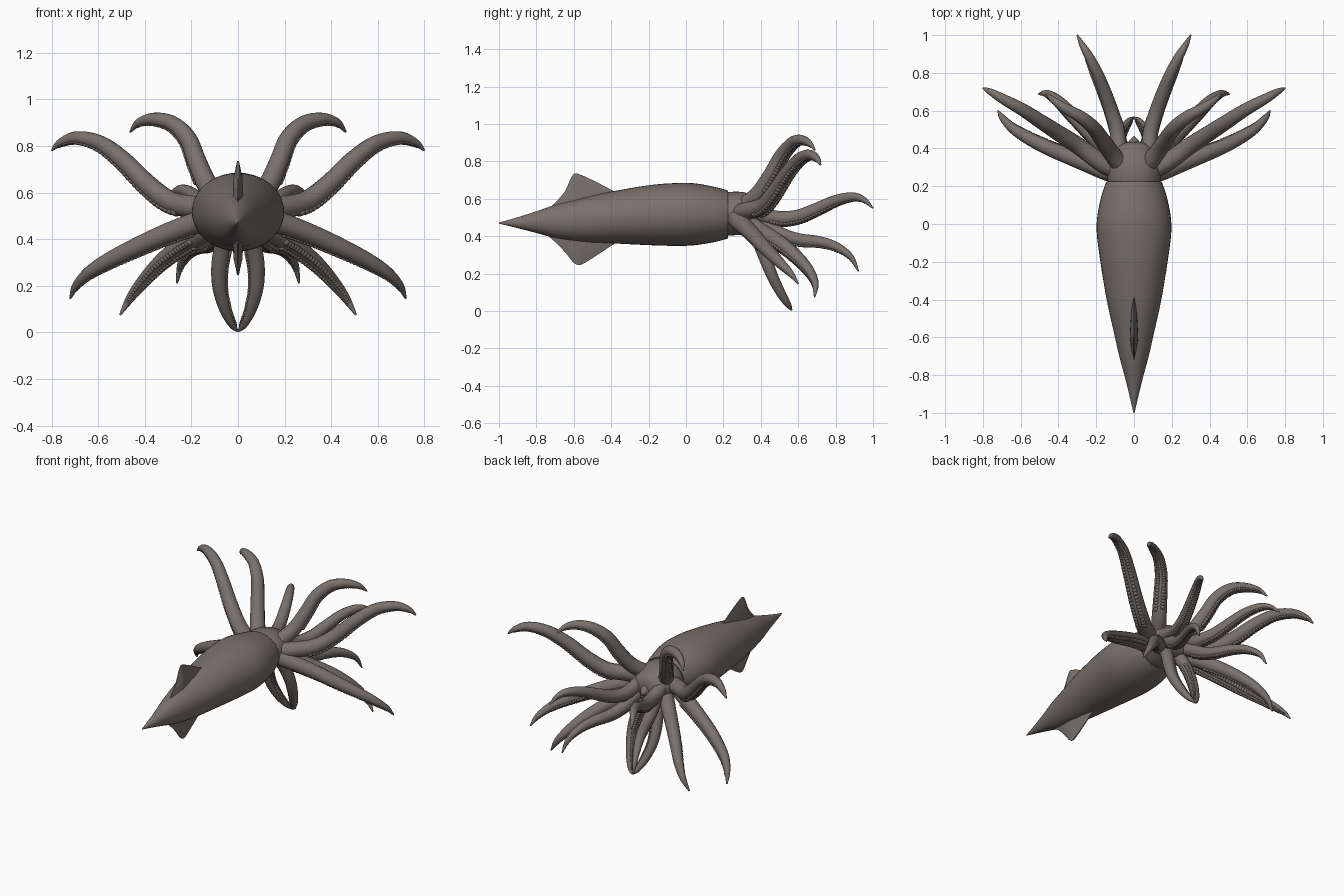
import bpy, bmesh, math
from mathutils import Vector, Matrix

if "Cube" in bpy.data.objects:
    bpy.data.objects.remove(bpy.data.objects["Cube"], do_unlink=True)

COLOUR = (0.19, 0.165, 0.15, 1)
skin = bpy.data.materials.new("grey_brown_skin")
skin.use_nodes = True
skin.diffuse_color = COLOUR
bsdf = skin.node_tree.nodes["Principled BSDF"]
bsdf.inputs["Base Color"].default_value = COLOUR
bsdf.inputs["Roughness"].default_value = 0.7


def finish(bm, name, mirror=False):
    bmesh.ops.recalc_face_normals(bm, faces=bm.faces)
    mesh = bpy.data.meshes.new(name)
    bm.to_mesh(mesh)
    bm.free()
    mesh.materials.append(skin)
    mesh.shade_smooth()
    mesh.set_sharp_from_angle(angle=math.radians(50))
    obj = bpy.data.objects.new(name, mesh)
    bpy.context.scene.collection.objects.link(obj)
    if mirror:
        obj.modifiers.new("Mirror", "MIRROR").use_mirror_merge = False
    return obj


def smooth_path(points, steps):
    """Catmull-Rom interpolation of equal-length tuples."""
    p = [Vector(q) for q in points]
    p = [2 * p[0] - p[1]] + p + [2 * p[-1] - p[-2]]
    out = []
    for i in range(1, len(p) - 2):
        a, b, c, d = p[i - 1:i + 3]
        for s in range(steps):
            t = s / steps
            out.append(0.5 * (2 * b + (c - a) * t + (2 * a - 5 * b + 4 * c - d) * t ** 2
                              + (3 * b - a - 3 * c + d) * t ** 3))
    return out + [p[-2]]


def loft(bm, rings):
    """Skin a series of closed point rings and cap both ends."""
    rows = [[bm.verts.new(co) for co in ring] for ring in rings]
    n = len(rows[0])
    for a, b in zip(rows, rows[1:]):
        for i in range(n):
            j = (i + 1) % n
            bm.faces.new((a[i], a[j], b[j], b[i]))
    bm.faces.new(rows[0])
    bm.faces.new(rows[-1])


def body(name, stations, steps=4, sides=40):
    """Elliptical loft along y from (y, z centre, x radius, z radius)."""
    bm = bmesh.new()
    rings = []
    for y, z, rx, rz in smooth_path(stations, steps):
        angles = [2 * math.pi * i / sides for i in range(sides)]
        rings.append([(rx * math.cos(a), y, z + rz * math.sin(a)) for a in angles])
    loft(bm, rings)
    return finish(bm, name)


# Mantle with a rolled rim at the collar
body("mantle", [
    (-1, .47, .003, .003), (-.9, .472, .026, .029), (-.8, .475, .051, .058),
    (-.7, .479, .078, .088), (-.55, .487, .112, .118), (-.4, .5, .145, .138),
    (-.2, .512, .178, .16), (-.05, .516, .197, .168), (.05, .517, .193, .165),
    (.15, .516, .172, .148), (.215, .516, .15, .131), (.225, .516, .143, .125),
    (.215, .516, .13, .112), (.18, .516, .12, .1)])

# Head and the mouth at its front
body("head", [
    (.15, .517, .115, .105), (.23, .52, .138, .116), (.3, .522, .142, .114),
    (.36, .515, .13, .105), (.41, .51, .095, .085), (.43, .51, .05, .05),
    (.435, .51, .004, .004)])
body("beak", [(.41, .51, .035, .04), (.44, .505, .026, .03), (.465, .495, .003, .003)], sides=16)


def fin(name, edge, half_thickness=0.026):
    """Vertical fin: thick at its root, thin at the free edge (y, z)."""
    bm = bmesh.new()
    path = smooth_path(edge, 4)
    rings = []
    for k, (y, z) in enumerate(path):
        w = half_thickness * math.sin(math.pi * (0.06 + 0.88 * k / (len(path) - 1)))
        root = .49
        mid = root + (z - root) * 0.7
        rings.append([(w, y, root), (w * .75, y, mid), (w * .15, y, z),
                      (-w * .15, y, z), (-w * .75, y, mid), (-w, y, root)])
    loft(bm, rings)
    return finish(bm, name)


fin("upper_fin", [(-.73, .55), (-.68, .6), (-.645, .645), (-.615, .71), (-.595, .735),
                  (-.56, .727), (-.48, .69), (-.38, .638), (-.34, .625)])
fin("lower_fin", [(-.73, .395), (-.68, .35), (-.635, .3), (-.6, .257), (-.57, .246),
                  (-.54, .258), (-.465, .305), (-.38, .36), (-.32, .38)])


def arm(name, points, radius, sides=14):
    """Tapered tube plus two rows of suckers on the inside of its curl."""
    path = smooth_path(points, 7)
    last = len(path) - 1
    curl = (path[-1] - path[-6]).normalized()
    side = Vector((1, 0, 0))
    tube, cups = bmesh.new(), bmesh.new()
    rings = []
    for k, c in enumerate(path):
        t = k / last
        tan = (path[min(k + 1, last)] - path[max(k - 1, 0)]).normalized()
        # Carry the frame along the path without twisting
        side = (side - tan * side.dot(tan)).normalized()
        up = tan.cross(side)
        r = radius * (1.15 - .55 * t) * (1 - t ** 5) + .004
        ring = [2 * math.pi * i / sides for i in range(sides)]
        rings.append([c + r * (side * math.cos(a) + up * math.sin(a)) for a in ring])
        # Suckers
        if 0.2 < t < 0.96:
            inner = curl - tan * curl.dot(tan)
            if inner.length < 0.05:
                continue
            inner.normalize()
            across = tan.cross(inner)
            for s in (-1, 1):
                out = (inner + across * s * .55).normalized()
                rot = out.to_track_quat("Z", "Y").to_matrix().to_4x4()
                size = r * .34
                place = Matrix.Translation(c + out * r * .98 + tan * size * .5 * s)
                flat = Matrix.Diagonal((size, size, size * .6, 1))
                bmesh.ops.create_uvsphere(cups, u_segments=8, v_segments=5, radius=1,
                                          matrix=place @ rot @ flat)
    loft(tube, rings)
    finish(tube, name, mirror=True)
    finish(cups, name + "_suckers", mirror=True)


# Arm pairs, from the top round to the underside
arm("raised_arms", [
    (.07, .31, .56), (.13, .39, .63), (.175, .455, .73), (.215, .51, .83),
    (.28, .565, .895), (.36, .61, .915), (.425, .655, .9), (.463, .69, .86)], .038)
arm("wide_upper_arms", [
    (.08, .28, .52), (.18, .33, .535), (.29, .41, .56), (.39, .475, .635), (.49, .54, .735),
    (.59, .605, .81), (.69, .66, .835), (.76, .70, .815), (.8, .72, .78)], .042)
arm("wide_lower_arms", [
    (.07, .26, .51), (.15, .28, .48), (.25, .32, .445), (.35, .36, .405), (.46, .405, .355),
    (.56, .455, .305), (.64, .505, .255), (.695, .56, .2), (.72, .6, .145)], .041)
arm("outer_lower_arms", [
    (.08, .33, .47), (.17, .42, .415), (.25, .5, .365), (.33, .58, .3),
    (.4, .65, .225), (.46, .69, .15), (.506, .688, .075)], .038)
arm("forward_arms", [
    (.07, .3, .55), (.08, .4, .515), (.09, .5, .495), (.12, .6, .505), (.155, .7, .545),
    (.195, .8, .59), (.24, .89, .61), (.275, .95, .595), (.3, 1, .55)], .036)
arm("inner_lower_arms", [
    (.05, .34, .5), (.075, .43, .455), (.1, .52, .405), (.13, .61, .38),
    (.17, .71, .37), (.21, .8, .345), (.245, .88, .29), (.262, .922, .212)], .034)
arm("tentacles", [
    (.045, .34, .46), (.065, .39, .37), (.08, .425, .28), (.078, .46, .19),
    (.055, .505, .1), (.025, .545, .035), (.002, .565, .005)], .032)
